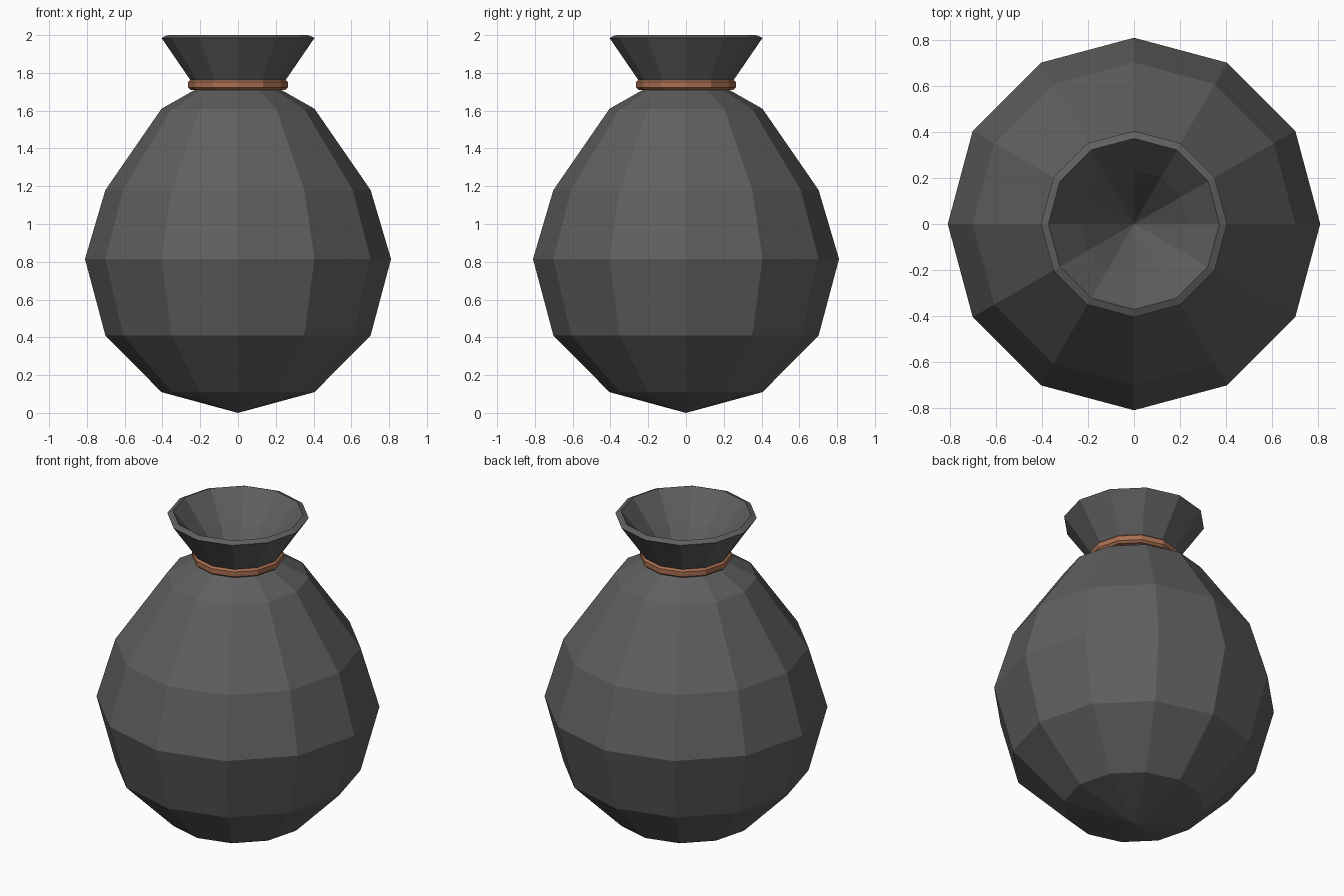
import bpy, bmesh, math

if "Cube" in bpy.data.objects:
    bpy.data.objects.remove(bpy.data.objects["Cube"])

SIDES = 12


def material(name, rgb):
    m = bpy.data.materials.new(name)
    m.diffuse_color = (*rgb, 1.0)
    m.use_nodes = True
    m.node_tree.nodes["Principled BSDF"].inputs["Base Color"].default_value = m.diffuse_color
    return m


def lathe(name, profile, mat, closed=False):
    """Spin (radius, z) points around z; zero radius makes a pole."""
    bm = bmesh.new()
    rings = []
    for r, z in profile:
        if r == 0:
            rings.append([bm.verts.new((0, 0, z))] * SIDES)
        else:
            rings.append([bm.verts.new((r * math.cos(math.tau * i / SIDES),
                                        r * math.sin(math.tau * i / SIDES), z))
                          for i in range(SIDES)])
    pairs = list(zip(rings, rings[1:]))
    if closed:
        pairs.append((rings[-1], rings[0]))
    for a, b in pairs:
        for i in range(SIDES):
            j = (i + 1) % SIDES
            corners = list(dict.fromkeys([a[i], a[j], b[j], b[i]]))
            bm.faces.new(corners)
    bmesh.ops.recalc_face_normals(bm, faces=bm.faces)
    mesh = bpy.data.meshes.new(name)
    bm.to_mesh(mesh)
    bm.free()
    mesh.materials.append(mat)
    ob = bpy.data.objects.new(name, mesh)
    bpy.context.collection.objects.link(ob)
    return ob


charcoal = material("charcoal cloth", (0.115, 0.115, 0.115))
brown = material("brown cord", (0.40, 0.16, 0.085))

# Sack: round body, pinched neck, flared mouth and funnel inside
lathe("sack", [(0, 0), (0.405, 0.11), (0.702, 0.41), (0.81, 0.815),
               (0.702, 1.18), (0.405, 1.61), (0.22, 1.715),
               (0.405, 1.985), (0.372, 2.0), (0.235, 1.83), (0, 1.48)], charcoal)

# Cord tied around the neck
lathe("neck_cord", [(0.215, 1.71), (0.25, 1.71), (0.264, 1.722),
                    (0.264, 1.752), (0.25, 1.765), (0.215, 1.765)], brown, closed=True)
